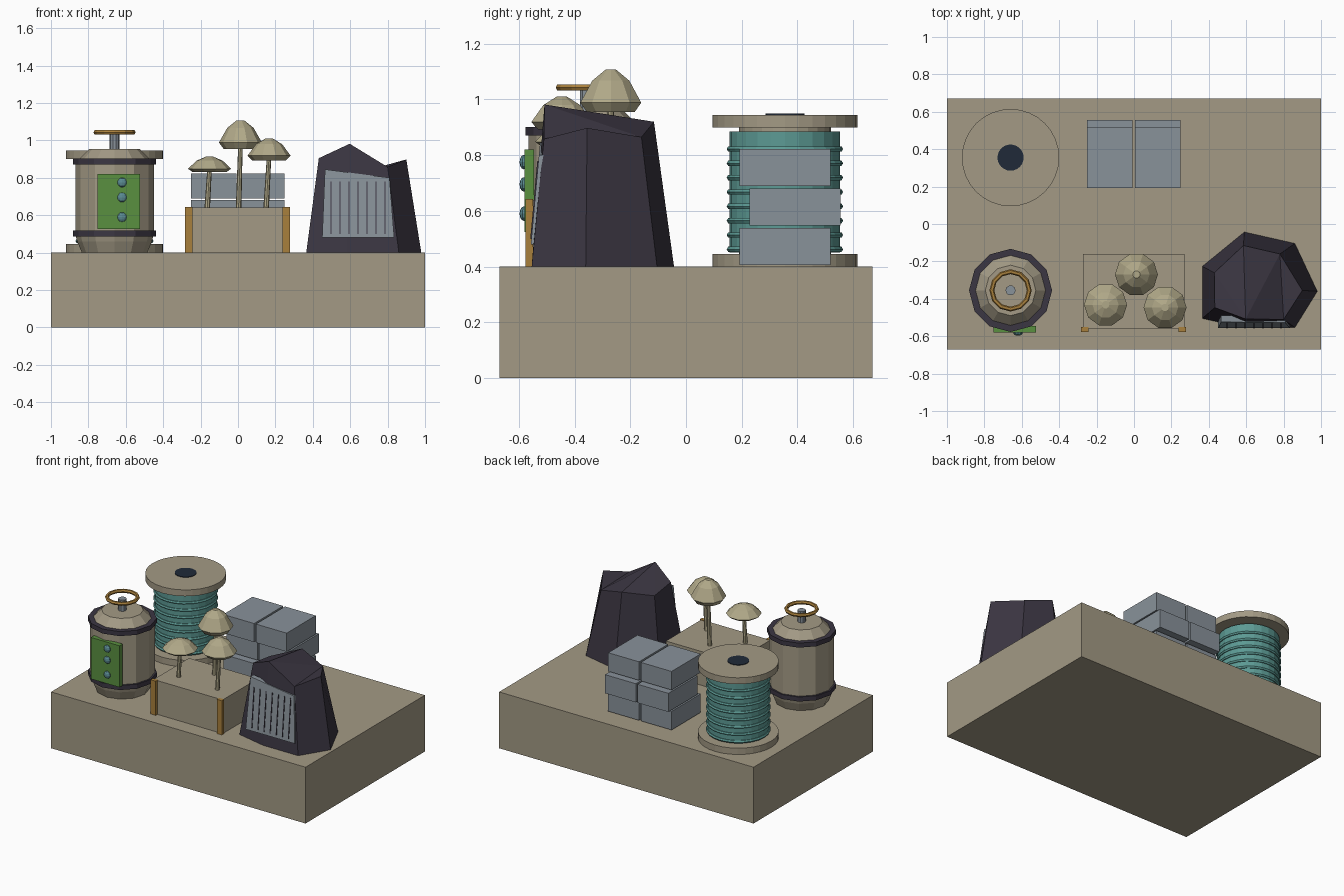
import bpy, bmesh, math
from mathutils import Vector

if "Cube" in bpy.data.objects:
    bpy.data.objects.remove(bpy.data.objects["Cube"])


def material(name, hexa):
    m = bpy.data.materials.new(name)
    rgb = [int(hexa[i:i + 2], 16) / 255 for i in (0, 2, 4)]
    m.diffuse_color = [((c + 0.055) / 1.055) ** 2.4 for c in rgb] + [1]
    m.use_nodes = True
    m.node_tree.nodes["Principled BSDF"].inputs["Base Color"].default_value = m.diffuse_color
    return m


TAN = material("tan", "A39A85")
CREAM = material("cream", "B0A888")
DARK = material("dark_violet", "3B3642")
GREY = material("slate_grey", "89929A")
TEAL = material("teal", "5C9A94")
GREEN = material("green", "5A9040")
GOLD = material("gold", "A9803C")
NAVY = material("navy", "202A38")
KNOB = material("knob_blue", "5A8A92")


def finish(name, bm, mat):
    bmesh.ops.recalc_face_normals(bm, faces=bm.faces)
    me = bpy.data.meshes.new(name)
    bm.to_mesh(me)
    bm.free()
    me.materials.append(mat)
    ob = bpy.data.objects.new(name, me)
    bpy.context.collection.objects.link(ob)
    return ob


def loft(name, rings, mat, cyclic=False):
    """Skin a list of point rings; cap the ends unless cyclic."""
    bm = bmesh.new()
    vs = [[bm.verts.new(p) for p in ring] for ring in rings]
    n = len(vs[0])
    pairs = list(zip(vs, vs[1:])) + ([(vs[-1], vs[0])] if cyclic else [])
    for a, b in pairs:
        for i in range(n):
            j = (i + 1) % n
            bm.faces.new((a[i], a[j], b[j], b[i]))
    if not cyclic:
        caps = [bm.faces.new(vs[0]), bm.faces.new(vs[-1])]
        bmesh.ops.triangulate(bm, faces=caps)
    return finish(name, bm, mat)


def lathe(name, profile, x, y, n, mat, cyclic=False, top=None):
    """Revolve (radius, z) points; top=(x, y) leans the last ring over."""
    rings = []
    for k, (r, z) in enumerate(profile):
        cx, cy = top if top and k == len(profile) - 1 else (x, y)
        rings.append([(cx + r * math.cos(2 * math.pi * i / n),
                       cy + r * math.sin(2 * math.pi * i / n), z) for i in range(n)])
    return loft(name, rings, mat, cyclic)


def ring(name, major, minor, z, x, y, n, sides, mat):
    prof = [(major + minor * math.cos(2 * math.pi * k / sides),
             z + minor * math.sin(2 * math.pi * k / sides)) for k in range(sides)]
    return lathe(name, prof, x, y, n, mat, cyclic=True)


def box(name, x0, x1, y0, y1, z0, z1, mat):
    return loft(name, [[(x0, y0, z), (x1, y0, z), (x1, y1, z), (x0, y1, z)]
                       for z in (z0, z1)], mat)


# base slab
box("base", -1, 1, -0.67, 0.67, 0, 0.4, TAN)

# cable spool
sx, sy = -0.66, 0.355
lathe("spool_bottom_flange", [(0.26, 0.4), (0.26, 0.445)], sx, sy, 32, TAN)
lathe("spool_core", [(0.165, 0.44), (0.165, 0.905)], sx, sy, 24, TAN)
lathe("spool_cable_drum", [(0.198, 0.45), (0.198, 0.885)], sx, sy, 24, TEAL)
for i in range(8):
    ring(f"spool_cable_turn_{i + 1}", 0.198, 0.011, 0.462 + i * 0.0515, sx, sy, 24, 6, TEAL)
lathe("spool_top_flange", [(0.26, 0.9), (0.26, 0.945)], sx, sy, 32, TAN)
lathe("spool_hole", [(0.07, 0.93), (0.07, 0.949)], sx, sy, 24, NAVY)

# stacked blocks, middle layer shifted back
for layer in range(3):
    z = 0.406 + layer * 0.142
    y = 0.228 if layer == 1 else 0.192
    for side, x in (("left", -0.25), ("right", 0.006)):
        box(f"block_{layer + 1}_{side}", x, x + 0.242, y, y + 0.327, z, z + 0.132, GREY)

# barrel with hoops, valve wheel and control panel
bx, by = -0.66, -0.355
lathe("barrel_body", [(0.175, 0.4), (0.2, 0.46), (0.21, 0.5), (0.21, 0.885),
                      (0.187, 0.902), (0.135, 0.955)], bx, by, 12, TAN)
for name, z in (("lower", 0.487), ("upper", 0.87)):
    lathe(f"barrel_hoop_{name}", [(0.185, z), (0.222, z), (0.222, z + 0.032), (0.185, z + 0.032)],
          bx, by, 12, DARK, cyclic=True)
lathe("valve_stem", [(0.027, 0.95), (0.027, 1.035)], bx, by, 10, GREY)
ring("valve_wheel", 0.1, 0.013, 1.043, bx, by, 12, 6, GOLD)
box("control_panel", -0.75, -0.525, -0.58, -0.545, 0.525, 0.82, GREEN)
for i, z in enumerate((0.775, 0.695, 0.59)):
    bm = bmesh.new()
    bmesh.ops.create_uvsphere(bm, u_segments=10, v_segments=6, radius=0.026)
    bmesh.ops.scale(bm, vec=(1, 0.6, 1), verts=bm.verts)
    bmesh.ops.translate(bm, vec=(-0.62, -0.582, z), verts=bm.verts)
    finish(f"panel_knob_{i + 1}", bm, KNOB)

# planter with corner posts
box("planter", -0.273, 0.27, -0.558, -0.16, 0.4, 0.64, TAN)
for name, x in (("left", -0.283), ("right", 0.237)):
    box(f"planter_post_{name}", x, x + 0.04, -0.577, -0.55, 0.4, 0.643, GOLD)

# mushrooms: x, y, cap bottom, cap top, stem foot x
for i, (x, y, z0, z1, fx) in enumerate(((-0.152, -0.432, 0.83, 0.913, -0.165),
                                        (0.013, -0.27, 0.955, 1.107, 0.003),
                                        (0.166, -0.446, 0.893, 1.01, 0.15))):
    h = z1 - z0
    lathe(f"mushroom_stem_{i + 1}", [(0.015, 0.63), (0.012, z0 + 0.02)], fx, y, 8, CREAM, top=(x, y))
    lathe(f"mushroom_cap_{i + 1}", [(0.09, z0), (0.115, z0 + 0.22 * h), (0.07, z0 + 0.74 * h),
                                    (0.02, z1)], x, y, 10, CREAM)

# faceted rock
foot = [(0.59, -0.043), (0.86, -0.104), (0.98, -0.36), (0.86, -0.554),
        (0.585, -0.554), (0.365, -0.505), (0.365, -0.227)]
crown = [(0.585, -0.115, 0.92), (0.78, -0.16, 0.865), (0.9, -0.355, 0.898), (0.8, -0.51, 0.858),
         (0.597, -0.508, 0.982), (0.432, -0.447, 0.905), (0.43, -0.26, 0.88)]
loft("rock", [[(x, y, 0.4) for x, y in foot], crown], DARK)


# vent plate leaning with the rock's front face
def lean(z, out):
    return -0.554 + 0.09 * (z - 0.4) - out


corners = [(0.45, 0.48), (0.835, 0.48), (0.81, 0.80), (0.465, 0.845)]
loft("vent_plate", [[(x, lean(z, out), z) for x, z in corners] for out in (0.01, -0.025)], GREY)
for i in range(7):
    x = 0.498 + i * 0.048
    bar = [(x - 0.003, 0.5), (x + 0.003, 0.5), (x + 0.003, 0.78), (x - 0.003, 0.78)]
    loft(f"vent_slot_{i + 1}", [[(px, lean(z, out), z) for px, z in bar] for out in (0.014, 0)], DARK)
